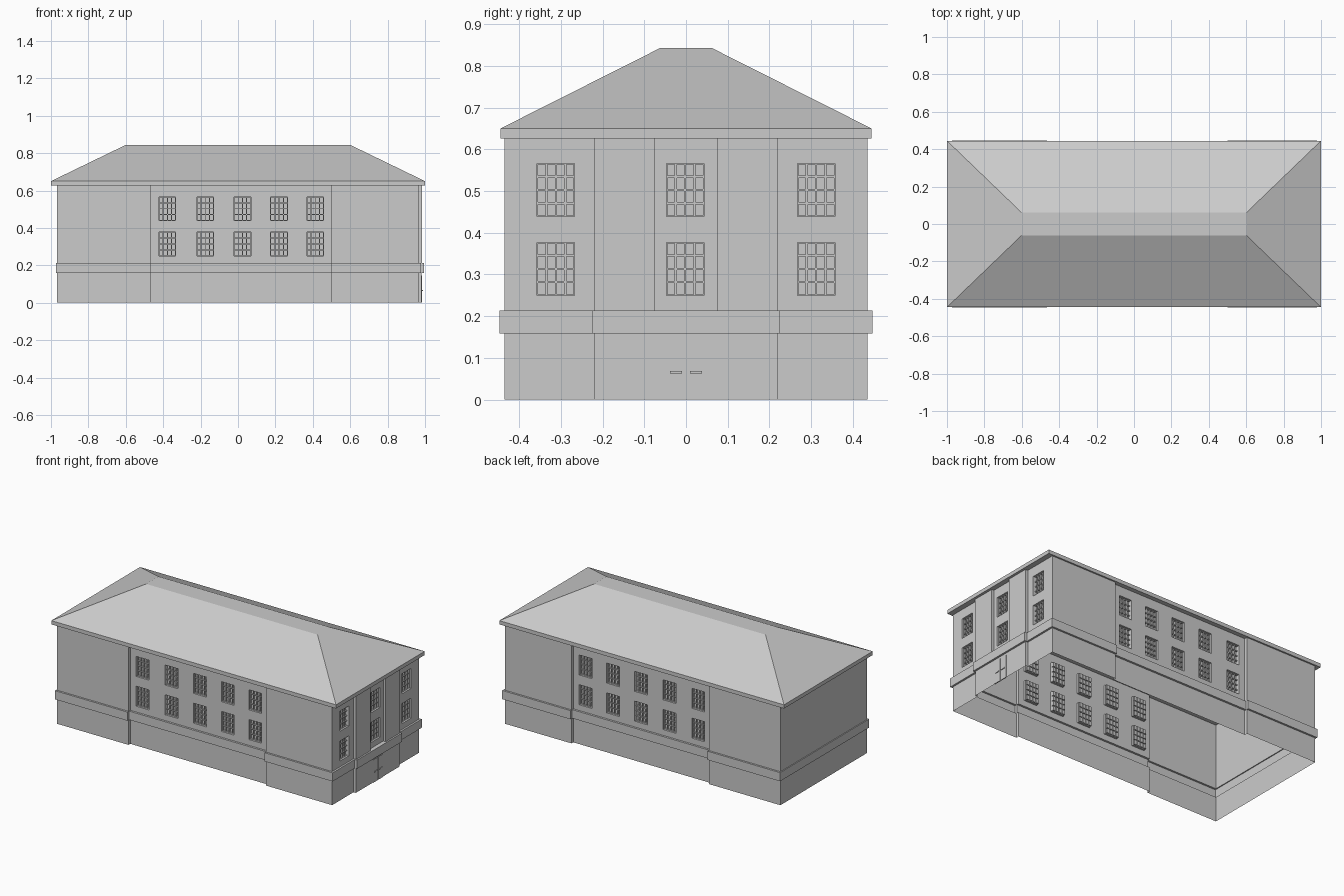
import bpy, bmesh
from mathutils import Vector

if "Cube" in bpy.data.objects:
    bpy.data.objects.remove(bpy.data.objects["Cube"])


def finish(name, bm):
    bmesh.ops.remove_doubles(bm, verts=bm.verts[:], dist=0.00005)
    bmesh.ops.dissolve_degenerate(bm, edges=bm.edges[:], dist=0.00005)
    me = bpy.data.meshes.new(name)
    bm.to_mesh(me)
    bm.free()
    ob = bpy.data.objects.new(name, me)
    bpy.context.collection.objects.link(ob)
    return ob


def plan(wing, mid, left, corner, bay, centre, yb=0.22):
    """Counter-clockwise outline: two wings, recessed long sides, bay on the right end."""
    half = [(left, -wing), (-0.465, -wing), (-0.465, -mid), (0.5, -mid),
            (0.5, -wing), (corner, -wing), (corner, -yb), (bay, -yb),
            (bay, -0.075), (centre, -0.075)]
    return half + [(x, -y) for x, y in reversed(half)]


def loft(bm, rings):
    rows = [[bm.verts.new((x, y, z)) for x, y in pts] for pts, z in rings]
    for a, b in zip(rows, rows[1:]):
        for i in range(len(a)):
            j = (i + 1) % len(a)
            bm.faces.new((a[i], a[j], b[j], b[i]))


class Wall:
    """Flat wall from p to q; d is depth behind the outer face."""

    def __init__(self, bm, p, q):
        self.bm, self.p = bm, Vector((*p, 0))
        self.dir = (Vector((*q, 0)) - self.p)
        self.length = self.dir.length
        self.dir.normalize()
        self.inward = Vector((-self.dir.y, self.dir.x, 0))

    def face(self, *pts):
        self.bm.faces.new([self.bm.verts.new(self.p + self.dir * u + self.inward * d + Vector((0, 0, z)))
                           for u, z, d in pts])

    def grid(self, us, zs, d):
        """Fill all cells except the odd/odd ones, which are returned as openings."""
        holes = []
        for i in range(len(us) - 1):
            for j in range(len(zs) - 1):
                a, b, c, e = us[i], us[i + 1], zs[j], zs[j + 1]
                if i % 2 and j % 2:
                    holes.append((a, b, c, e))
                else:
                    self.face((a, c, d), (b, c, d), (b, e, d), (a, e, d))
        return holes

    def jambs(self, hole, d0, d1):
        a, b, c, e = hole
        ring = [(a, c), (b, c), (b, e), (a, e)]
        for k in range(4):
            m, n = ring[k], ring[(k + 1) % 4]
            self.face((*m, d0), (*n, d0), (*n, d1), (*m, d1))

    def window(self, hole, d1=0.012, d2=0.022, n=4, bar=0.005):
        self.jambs(hole, 0, d1)

        def cuts(lo, hi):
            step = (hi - lo) / n
            out = [lo]
            for k in range(n):
                out += [lo + k * step + bar / 2, lo + (k + 1) * step - bar / 2]
            return out + [hi]
        a, b, c, e = hole
        for pane in self.grid(cuts(a, b), cuts(c, e), d1):
            self.jambs(pane, d1, d2)
            a2, b2, c2, e2 = pane
            self.face((a2, c2, d2), (b2, c2, d2), (b2, e2, d2), (a2, e2, d2))


# Base storey, projecting band and its ledges (open underneath)
base = plan(0.435, 0.417, -0.968, 0.966, 0.982, 0.982)
band = plan(0.447, 0.43, -0.974, 0.978, 0.994, 0.994, 0.226)
upper = plan(0.435, 0.417, -0.968, 0.966, 0.984, 0.968)
bm = bmesh.new()
loft(bm, [(base, 0), (base, 0.158), (band, 0.158), (band, 0.213), (upper, 0.213)])
finish("base_and_band", bm)

# Upper walls with two rows of recessed grid windows
Z = [0.213, 0.25, 0.377, 0.439, 0.566, 0.627]
LONG = [-0.378, -0.175, 0.024, 0.22, 0.413]
ENDS = [-0.312, -0.002, 0.312]
W = 0.045
bm = bmesh.new()
for i, p in enumerate(upper):
    q = upper[(i + 1) % len(upper)]
    wall = Wall(bm, p, q)
    long_side = abs(p[1] - q[1]) < 1e-6 and wall.length > 0.9
    right_end = abs(p[0] - q[0]) < 1e-6 and p[0] > 0.9
    centres = []
    if long_side:
        centres = [(x - p[0]) * wall.dir.x for x in LONG]
    elif right_end:
        centres = [y - p[1] for y in ENDS if p[1] < y < q[1]]
    us = [0.0]
    for c in sorted(centres):
        us += [c - W, c + W]
    us.append(wall.length)
    for hole in wall.grid(us, Z if centres else [Z[0], Z[-1]], 0):
        wall.window(hole)
finish("upper_walls_and_windows", bm)


# Hipped roof with flat top and eave slab
def rect(x, y):
    return [(-x, -y), (x, -y), (x, y), (-x, y)]


bm = bmesh.new()
eave = rect(1.0, 0.445)
loft(bm, [(eave, 0.626), (eave, 0.65), (rect(0.602, 0.062), 0.843)])
bm.faces.new([bm.verts.new((x, y, 0.843)) for x, y in rect(0.602, 0.062)])
bm.faces.new([bm.verts.new((x, y, 0.626)) for x, y in reversed(eave)])
finish("hipped_roof", bm)


# Double door on the right end
def box(name, x0, x1, y0, y1, z0, z1):
    bm = bmesh.new()
    bmesh.ops.create_cube(bm, size=1)
    for v in bm.verts:
        v.co = ((x0 + x1) / 2 + v.co.x * (x1 - x0), (y0 + y1) / 2 + v.co.y * (y1 - y0),
                (z0 + z1) / 2 + v.co.z * (z1 - z0))
    finish(name, bm)


for s, side in ((-1, "left"), (1, "right")):
    box("door_leaf_" + side, 0.979, 0.985, *sorted((s * 0.002, s * 0.05)), 0, 0.145)
    box("door_handle_" + side, 0.984, 0.989, *sorted((s * 0.01, s * 0.038)), 0.063, 0.069)
